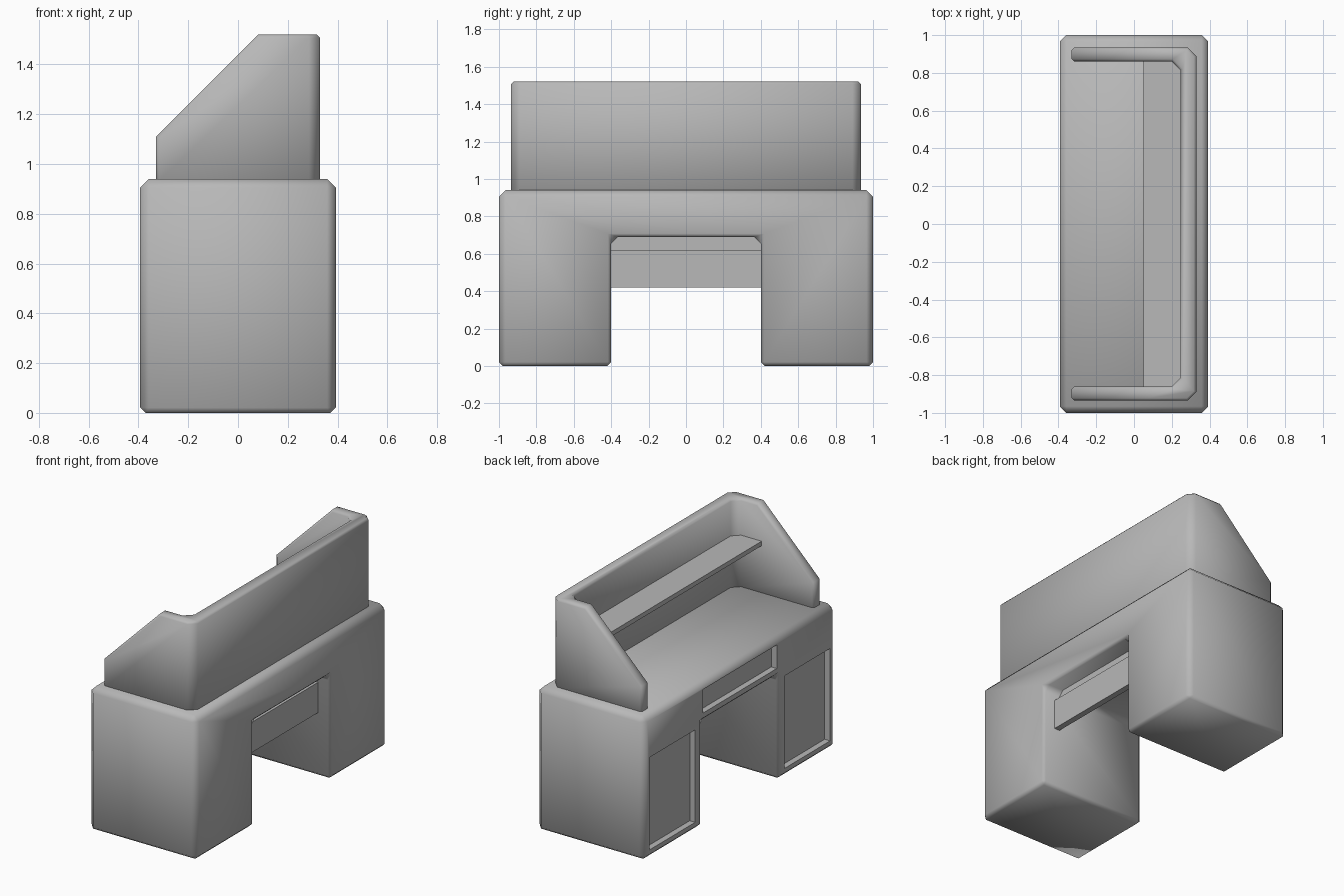
import bpy, bmesh
from mathutils import Vector
from math import radians

if "Cube" in bpy.data.objects:
    bpy.data.objects.remove(bpy.data.objects["Cube"])

# Darker grey shared by every part
grey = bpy.data.materials.new("dark_grey")
grey.diffuse_color = (.48, .48, .48, 1)
grey.use_nodes = True
grey.node_tree.nodes["Principled BSDF"].inputs["Base Color"].default_value = grey.diffuse_color


def new_object(name, bm):
    bmesh.ops.recalc_face_normals(bm, faces=bm.faces)
    mesh = bpy.data.meshes.new(name)
    bm.to_mesh(mesh)
    bm.free()
    mesh.materials.append(grey)
    ob = bpy.data.objects.new(name, mesh)
    bpy.context.collection.objects.link(ob)
    return ob


def prism(points, offset):
    bm = bmesh.new()
    face = bm.faces.new([bm.verts.new(p) for p in points])
    ext = bmesh.ops.extrude_face_region(bm, geom=[face])
    verts = [g for g in ext["geom"] if isinstance(g, bmesh.types.BMVert)]
    bmesh.ops.translate(bm, vec=Vector(offset), verts=verts)
    return bm


def box(name, x0, x1, y0, y1, z0, z1):
    pts = [(x0, y0, z0), (x1, y0, z0), (x1, y1, z0), (x0, y1, z0)]
    return new_object(name, prism(pts, (0, 0, z1 - z0)))


def bake(ob, angle):
    dg = bpy.context.evaluated_depsgraph_get()
    mesh = bpy.data.meshes.new_from_object(ob.evaluated_get(dg))
    ob.modifiers.clear()
    ob.data = mesh
    bpy.ops.object.select_all(action='DESELECT')
    ob.select_set(True)
    bpy.context.view_layer.objects.active = ob
    bpy.ops.object.shade_smooth_by_angle(angle=radians(angle))


# Desk body: arch profile with wide outer and narrow inner chamfers
arch = [(-1, 0), (-.4, 0), (-.4, .69), (.4, .69), (.4, 0), (1, 0), (1, .94), (-1, .94)]
bm = prism([(-.393, y, z) for y, z in arch], (.786, 0, 0))
weight = bm.edges.layers.float.new("bevel_weight_edge")
for e in bm.edges:
    mid = (e.verts[0].co + e.verts[1].co) / 2
    along_x = abs(e.verts[0].co.x - e.verts[1].co.x) > .1
    knee = abs(mid.y) < .41 and mid.z < .7 and not along_x
    e[weight] = .6 if mid.z < .01 else .5 if knee else 1
body = new_object("desk_body", bm)
bev = body.modifiers.new("chamfer", 'BEVEL')
bev.limit_method = 'WEIGHT'
bev.width = .035
bev.segments = 1

# Recessed doors and drawer on the -x side
cutters = [box("drawer_cutter", -.5, -.353, -.385, .385, .74, .895)]
for s in (-1, 1):
    y0, y1 = sorted((s * .465, s * .942))
    cutters.append(box("door_cutter", -.5, -.353, y0, y1, .05, .66))
for c in cutters:
    m = body.modifiers.new("recess", 'BOOLEAN')
    m.operation = 'DIFFERENCE'
    m.solver = 'EXACT'
    m.object = c
    c.hide_render = True
bake(body, 60)
for c in cutters:
    bpy.data.objects.remove(c)

# Panel across the knee space with its upper rail
box("modesty_panel", .265, .305, -.405, .405, .42, .62)
box("panel_rail", .225, .268, -.405, .405, .58, .70)

# Hutch: U-shaped wall with sloped side tops
half = [(-.33, .86), (-.33, .935), (.285, .935), (.33, .89)]
inner = [(.245, .815), (.20, .86)]
plan = half + [(x, -y) for x, y in reversed(half)]
plan += [(x, -y) for x, y in reversed(inner)] + inner
bm = prism([(x, y, .92) for x, y in plan], (0, 0, .60))
bmesh.ops.bisect_plane(bm, geom=bm.verts[:] + bm.edges[:] + bm.faces[:],
                       plane_co=(.08, 0, 1.52), plane_no=(-1, 0, 1), clear_outer=True)
bmesh.ops.holes_fill(bm, edges=[e for e in bm.edges if e.is_boundary], sides=0)
hutch = new_object("hutch_wall", bm)
bev = hutch.modifiers.new("chamfer", 'BEVEL')
bev.limit_method = 'ANGLE'
bev.angle_limit = radians(60)
bev.width = .013
bev.segments = 1
bake(hutch, 60)

# Shelf inside the hutch
box("hutch_shelf", .05, .26, -.87, .87, 1.25, 1.28)
